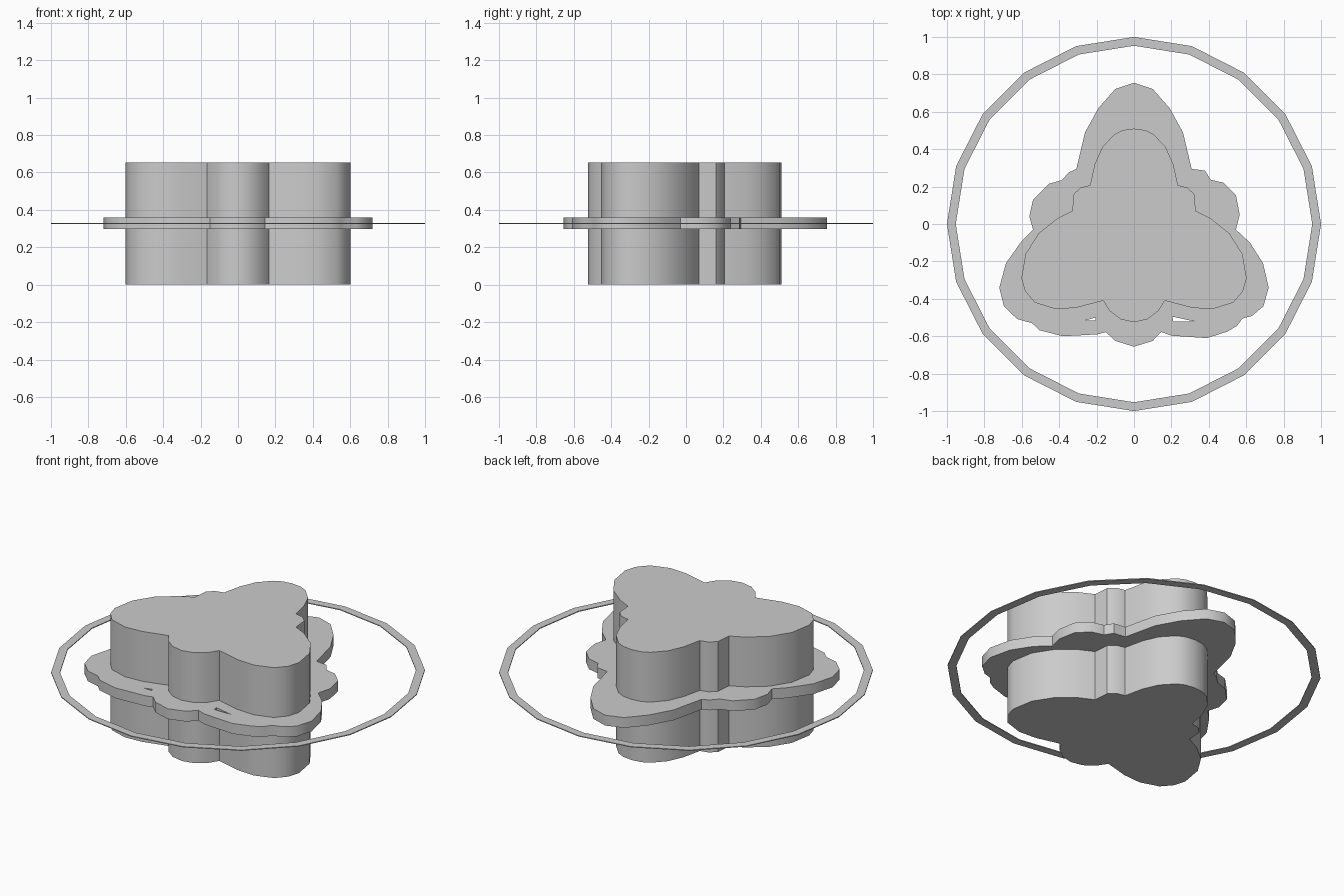
import bpy, bmesh, math

if "Cube" in bpy.data.objects:
    bpy.data.objects.remove(bpy.data.objects["Cube"])

def plate(name, loops, z0, z1, smooth=40):
    """Extruded flat shape; the first loop is the outline, the rest are holes."""
    cu = bpy.data.curves.new(name, 'CURVE')
    cu.dimensions = '2D'
    cu.fill_mode = 'BOTH'
    cu.extrude = (z1 - z0) / 2
    for pts in loops:
        sp = cu.splines.new('POLY')
        sp.points.add(len(pts) - 1)
        for p, (x, y) in zip(sp.points, pts):
            p.co = (x, y, 0, 1)
        sp.use_cyclic_u = True
    tmp = bpy.data.objects.new(name + "_curve", cu)
    bpy.context.collection.objects.link(tmp)
    bpy.context.view_layer.update()
    dg = bpy.context.evaluated_depsgraph_get()
    me = bpy.data.meshes.new_from_object(tmp.evaluated_get(dg))
    bpy.data.objects.remove(tmp)
    bm = bmesh.new()
    bm.from_mesh(me)
    bmesh.ops.remove_doubles(bm, verts=bm.verts, dist=0.0005)
    bmesh.ops.translate(bm, verts=bm.verts, vec=(0, 0, (z0 + z1) / 2))
    bmesh.ops.recalc_face_normals(bm, faces=bm.faces)
    bm.to_mesh(me)
    bm.free()
    ob = bpy.data.objects.new(name, me)
    bpy.context.collection.objects.link(ob)
    bpy.ops.object.select_all(action='DESELECT')
    ob.select_set(True)
    bpy.context.view_layer.objects.active = ob
    bpy.ops.object.shade_smooth_by_angle(angle=math.radians(smooth))
    return ob

def mirrored(half):
    """Close a half outline that starts and ends on x = 0."""
    return half + [(-x, y) for x, y in reversed(half[1:-1])]

def circle(r, n=20):
    return [(r * math.sin(2 * math.pi * i / n), r * math.cos(2 * math.pi * i / n)) for i in range(n)]

# Tall three-lobed body
body_half = [(0, .51), (.06, .502), (.105, .48), (.17, .41), (.21, .32), (.235, .207),
             (.285, .195), (.322, .16), (.33, .07), (.41, .03), (.51, -.05), (.58, -.16),
             (.602, -.29), (.582, -.36), (.53, -.42), (.42, -.455), (.31, -.448),
             (.165, -.41), (.13, -.465), (.07, -.51), (0, -.525)]
plate("lobed_body", [mirrored(body_half)], 0, 0.652)

# Wider scalloped flange around the middle, slightly uneven left to right
right = [(0, .755), (.1, .722), (.19, .62), (.262, .49), (.308, .295), (.38, .285), (.41, .237),
         (.48, .22), (.545, .155), (.565, .05), (.545, -.03), (.62, -.1), (.69, -.21),
         (.72, -.34), (.692, -.44), (.63, -.492), (.58, -.505), (.55, -.545), (.5, -.575),
         (.39, -.61), (.2, -.597), (.145, -.577), (.1, -.625), (0, -.656)]
left = [(-.1, -.625), (-.15, -.578), (-.195, -.59), (-.38, -.6), (-.505, -.568), (-.545, -.53),
        (-.625, -.508), (-.695, -.44), (-.72, -.34), (-.685, -.21), (-.6, -.09), (-.54, -.03),
        (-.56, .04), (-.54, .13), (-.455, .215), (-.385, .235), (-.35, .275), (-.308, .295),
        (-.262, .49), (-.19, .62), (-.1, .722)]
slots = [[(.205, -.495), (.32, -.52), (.21, -.52)],
         [(-.205, -.5), (-.26, -.515), (-.205, -.515)]]
plate("scalloped_flange", [right + left] + slots, 0.297, 0.358)

# Thin twenty-sided hoop
plate("outer_hoop", [circle(1.0), circle(0.953)], 0.325, 0.33)
